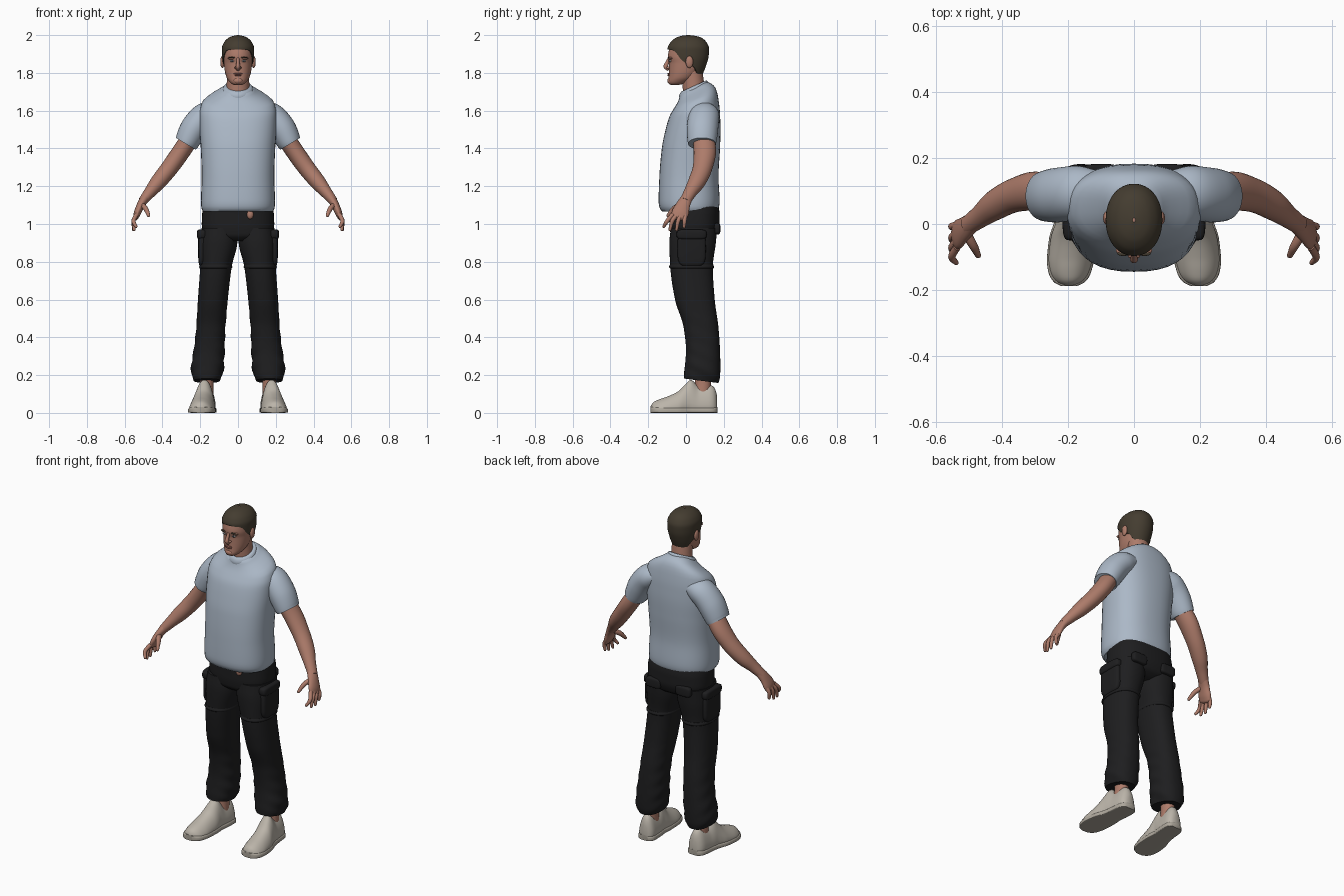
import bpy, bmesh, math
from mathutils import Vector

cube = bpy.data.objects.get("Cube")
if cube:
    bpy.data.objects.remove(cube)


def material(name, rgb):
    m = bpy.data.materials.new(name)
    m.use_nodes = True
    m.diffuse_color = (*rgb, 1)
    m.node_tree.nodes["Principled BSDF"].inputs["Base Color"].default_value = (*rgb, 1)
    return m


skin = material("skin", (.42, .2, .145))
lip = material("lip", (.31, .12, .095))
cloth = material("pale blue cloth", (.41, .48, .57))
black = material("black cloth", (.013, .013, .014))
brown = material("brown hair", (.058, .046, .03))
leather = material("cream leather", (.5, .46, .4))
rubber = material("cream rubber", (.42, .385, .33))
white = material("eye white", (.55, .52, .5))
iris = material("grey blue iris", (.07, .09, .12))


def interp(keys, t):
    """Smooth monotone interpolation of table rows; the first column is the key."""
    i = max(k for k in range(len(keys) - 1) if k == 0 or keys[k][0] <= t)
    h = keys[i + 1][0] - keys[i][0]
    s = (t - keys[i][0]) / h

    def slope(k, c):
        return (keys[k + 1][c] - keys[k][c]) / (keys[k + 1][0] - keys[k][0])

    def tangent(k, c):
        a, b = slope(max(k - 1, 0), c), slope(min(k, len(keys) - 2), c)
        return 2 * a * b / (a + b) if a * b > 0 else 0

    row = []
    for c in range(1, len(keys[0])):
        p, q = keys[i][c], keys[i + 1][c]
        u, v = tangent(i, c) * h, tangent(i + 1, c) * h
        row.append(p + s * (u + s * (3 * (q - p) - 2 * u - v + s * (2 * (p - q) + u + v))))
    return row


def oval(a, power=2):
    """Point on a unit superellipse."""
    c, s = math.cos(a), math.sin(a)
    return (math.copysign(abs(c) ** (2 / power), c), math.copysign(abs(s) ** (2 / power), s))


def angles(n):
    return [2 * math.pi * j / n for j in range(n)]


def finish(name, bm, mat, mirror):
    bmesh.ops.recalc_face_normals(bm, faces=bm.faces)
    mesh = bpy.data.meshes.new(name)
    bm.to_mesh(mesh)
    bm.free()
    mesh.materials.append(mat)
    ob = bpy.data.objects.new(name, mesh)
    bpy.context.collection.objects.link(ob)
    if mirror:
        ob.modifiers.new("Mirror", 'MIRROR').use_mirror_merge = False
    bpy.ops.object.select_all(action='DESELECT')
    ob.select_set(True)
    bpy.context.view_layer.objects.active = ob
    bpy.ops.object.shade_smooth_by_angle(angle=math.radians(50))
    return ob


def loft(name, mat, rings, mirror=False, caps=True):
    bm = bmesh.new()
    rows = [[bm.verts.new(p) for p in ring] for ring in rings]
    for a, b in zip(rows, rows[1:]):
        for j in range(len(a)):
            bm.faces.new((a[j - 1], a[j], b[j], b[j - 1]))
    if caps:
        bm.faces.new(rows[0])
        bm.faces.new(rows[-1])
    return finish(name, bm, mat, mirror)


def stack(name, mat, keys, power=2, steps=30, mirror=False, tweak=None):
    """Level rings from rows of height, centre x, half width, front y, back y."""
    rings = []
    for i in range(steps + 1):
        z = keys[0][0] + (keys[-1][0] - keys[0][0]) * i / steps
        cx, w, f, b = interp(keys, z)
        ring = []
        for a in angles(40):
            x, y = oval(a, power)
            p = Vector((cx + w * x, (f + b) / 2 + (b - f) / 2 * y, z))
            ring.append(tweak(p) if tweak else p)
        rings.append(ring)
    return loft(name, mat, rings, mirror)


def tube(name, mat, path, mirror=True, n=20, steps=5, tip=False):
    """Limb along rows of x, y, z, radius along y, radius across."""
    keys = [(i, *row) for i, row in enumerate(path)]
    count = (len(path) - 1) * steps
    rows = [interp(keys, i / steps) for i in range(count + 1)]
    pts = [Vector(r[:3]) for r in rows]
    rings = []
    for i, r in enumerate(rows):
        along = (pts[min(i + 1, count)] - pts[max(i - 1, 0)]).normalized()
        side = (Vector((0, 1, 0)) - along * along.y).normalized()
        across = along.cross(side)
        rings.append([pts[i] + side * r[3] * math.cos(a) + across * r[4] * math.sin(a)
                      for a in angles(n)])
    if tip:  # rounded end
        end, base = pts[-1], rings[-1]
        for k in (.8, .45, .1):
            push = along * rows[-1][4] * math.sqrt(1 - k * k)
            rings.append([end + (p - end) * k + push for p in base])
    return loft(name, mat, rings, mirror)


def blob(name, mat, centre, size, mirror=False, power=2):
    """Rounded lump; a higher power makes it boxier."""
    rings = []
    for i in range(15):
        r, h = oval(-1.55 + 3.1 * i / 14, power)
        rings.append([Vector(centre) + Vector((size[0] * r * x, size[1] * r * y, size[2] * h))
                      for x, y in (oval(a, power) for a in angles(24))])
    return loft(name, mat, rings, mirror)


# Shirt, with a neckline that rises towards the back
def neckline(p):
    s = min(max((p.z - 1.55) / .17, 0), 1)
    p.z += .45 * (p.y - .04) * s * s * (3 - 2 * s)
    return p


stack("shirt_body", cloth, [
    (1.065, 0, .183, -.125, .16), (1.085, 0, .194, -.14, .174), (1.12, 0, .196, -.145, .178),
    (1.25, 0, .192, -.141, .172), (1.4, 0, .197, -.128, .18), (1.5, 0, .203, -.108, .183),
    (1.58, 0, .205, -.085, .18), (1.64, 0, .19, -.062, .17), (1.675, 0, .14, -.045, .157),
    (1.7, 0, .095, -.035, .136), (1.72, 0, .074, -.03, .112)], 2.4, 44, tweak=neckline)
stack("shirt_collar", cloth, [
    (1.695, 0, .08, -.035, .118), (1.71, 0, .081, -.036, .12), (1.727, 0, .073, -.03, .111),
    (1.73, 0, .067, -.025, .105)], steps=8, tweak=neckline)
tube("sleeves", cloth, [
    (.1, .1, 1.6, .06, .045), (.175, .095, 1.57, .082, .072), (.23, .088, 1.51, .083, .073),
    (.268, .085, 1.44, .077, .065), (.277, .085, 1.425, .074, .061)], n=32)

# Arms and hands
tube("arms", skin, [
    (.24, .09, 1.475, .058, .048), (.3, .1, 1.385, .059, .048), (.36, .088, 1.3, .052, .046),
    (.42, .058, 1.225, .046, .042), (.465, .024, 1.17, .035, .032), (.505, -.005, 1.12, .029, .024)],
    n=28)
tube("palms", skin, [
    (.49, .006, 1.14, .03, .025), (.515, -.015, 1.1, .037, .021), (.532, -.03, 1.06, .045, .019),
    (.541, -.038, 1.035, .042, .014)], tip=True)
tube("thumbs", skin, [
    (.512, -.025, 1.105, .016, .014), (.488, -.065, 1.08, .014, .013),
    (.473, -.095, 1.045, .009, .009)], n=12, tip=True)
for finger, start, bend, end in (("index", -.07, -.1, (.54, -.117, .987)),
                                 ("middle", -.047, -.073, (.55, -.085, .97)),
                                 ("ring", -.024, -.042, (.553, -.05, .97)),
                                 ("little", -.003, -.008, (.55, -.01, .985))):
    tube(finger + "_fingers", skin, [
        (.537, start, 1.05, .012, .012), (.553, bend, 1.015, .011, .011),
        (*end, .008, .008)], n=12, tip=True)


# Trousers with soft folds near the ankle
def folds(p):
    low = max(0, 1 - p.z / .6)
    wave = 1 + .07 * low * math.sin(p.z * 75 + 3 * p.y / .1)
    p.x = .16 + (p.x - .16) * wave
    p.z -= .25 * (p.y - .08) * max(0, 1 - p.z / .35)
    return p


stack("trouser_legs", black, [
    (.17, .165, .068, -.01, .172), (.2, .164, .082, -.01, .18), (.25, .161, .086, -.005, .182),
    (.33, .153, .082, 0, .18), (.45, .144, .077, -.012, .172), (.6, .133, .079, -.058, .152),
    (.77, .117, .083, -.083, .142), (.9, .1025, .099, -.088, .158), (.98, .098, .095, -.08, .165)],
    2.3, 60, mirror=True, tweak=folds)
stack("trouser_hips", black, [
    (.91, 0, .11, -.05, .11), (.94, 0, .175, -.08, .16), (1, 0, .192, -.087, .178),
    (1.05, 0, .19, -.087, .178), (1.11, 0, .182, -.09, .168)], 2.5, 20)
stack("thigh_seams", black, [
    (.765, .118, .084, -.085, .144), (.772, .118, .088, -.09, .149), (.785, .117, .084, -.085, .144)],
    2.3, 6, mirror=True)
blob("cargo_pockets", black, (.188, .03, .87), (.023, .075, .095), True, 4)
blob("cargo_flaps", black, (.19, .03, .945), (.027, .08, .027), True, 4)
blob("back_pocket_flaps", black, (.1, .165, .975), (.05, .017, .03), True, 4)
blob("waist_skin_patch", skin, (.064, -.08, 1.05), (.018, .014, .024))

# Shoes: flat-bottomed sections from toe to heel, as y, centre x, half width, height
SHOE = [(-.187, .197, .02, .035), (-.175, .196, .043, .055), (-.145, .195, .06, .07),
        (-.1, .192, .067, .086), (-.04, .187, .065, .115), (.0, .181, .058, .155),
        (.025, .178, .053, .175), (.07, .172, .052, .142), (.125, .168, .05, .148),
        (.15, .166, .043, .135), (.165, .165, .025, .09)]


def shoe(name, mat, grow, top):
    rings = []
    for i in range(41):
        y = -.187 + .352 * i / 40
        cx, w, h = interp(SHOE, y)
        h = min(h, top)
        ring = []
        for a in angles(32):
            c, s = oval(a, 2.3 if top > .1 else 4)
            z = h * (.3 + .7 * s) if s > 0 else .3 * h * (1 - abs(s) ** .5)
            narrow = 1 - .25 * max(s, 0) * (top > .1)
            ring.append(Vector((cx + (w + grow) * c * narrow, y * (1 + grow), max(z, 0))))
        rings.append(ring)
    loft(name, mat, rings, True)


shoe("shoe_uppers", leather, 0, 1)
shoe("shoe_soles", rubber, .005, .032)
tube("ankles", skin, [(.168, .085, .07, .045, .038), (.166, .09, .16, .042, .036),
                      (.163, .09, .26, .045, .042)])

# Head and neck
tube("neck", skin, [(0, .05, 1.64, .066, .068), (0, .042, 1.71, .059, .061),
                    (0, .036, 1.77, .056, .059), (0, .03, 1.82, .055, .058)], False, 32)
stack("head", skin, [
    (1.736, 0, .02, -.08, -.04), (1.742, 0, .034, -.091, -.01), (1.755, 0, .047, -.095, .02),
    (1.775, 0, .06, -.092, .05), (1.805, 0, .069, -.09, .075), (1.85, 0, .075, -.089, .096),
    (1.885, 0, .078, -.096, .106), (1.92, 0, .078, -.09, .108), (1.96, 0, .066, -.067, .095),
    (1.985, 0, .035, -.03, .055)], 2.1, 44)
tube("nose", skin, [(0, -.088, 1.878, .008, .008), (0, -.099, 1.855, .01, .009),
                    (0, -.107, 1.834, .012, .012), (0, -.1, 1.822, .009, .012)], False, 16, tip=True)
blob("nostrils", skin, (.011, -.094, 1.828), (.008, .01, .007), True)
blob("ears", skin, (.083, .018, 1.858), (.011, .02, .032), True)
blob("brow_ridges", skin, (.031, -.08, 1.878), (.024, .014, .008), True)
blob("eyebrows", brown, (.032, -.09, 1.882), (.019, .007, .0035), True)
blob("eyes", white, (.031, -.083, 1.863), (.013, .007, .0055), True)
blob("irises", iris, (.031, -.088, 1.863), (.005, .004, .005), True)
blob("upper_lip", lip, (0, -.091, 1.796), (.023, .008, .004))
blob("lower_lip", lip, (0, -.091, 1.788), (.02, .008, .005))
blob("chin", skin, (0, -.085, 1.758), (.024, .014, .016))

# Short hair: a shell from the hairline to the crown
HAIR = [(1.78, .06, -.06, .083), (1.84, .078, -.086, .107), (1.89, .085, -.096, .12),
        (1.93, .086, -.097, .122), (1.96, .075, -.084, .11), (1.985, .051, -.055, .084),
        (1.996, .025, -.024, .05), (2, .004, .006, .018)]
HAIRLINE = [(-1, 1.925), (-.72, 1.918), (-.3, 1.865), (.1, 1.84), (.3, 1.835), (.65, 1.795), (1, 1.788)]
hair_rings = []
for i in range(-1, 25):
    t = math.sin(max(i, 0) / 24 * math.pi / 2)
    shrink = .86 if i < 0 else 1
    ring = []
    for a in angles(48):
        x, y = oval(a, 2.1)
        low = interp(HAIRLINE, y)[0]
        w, f, b = interp(HAIR, low + (2 - low) * t)
        ring.append(Vector((w * x * shrink, (f + b) / 2 + (b - f) / 2 * y * shrink,
                            low + (2 - low) * t)))
    hair_rings.append(ring)
cap = loft("hair", brown, hair_rings, caps=False)
